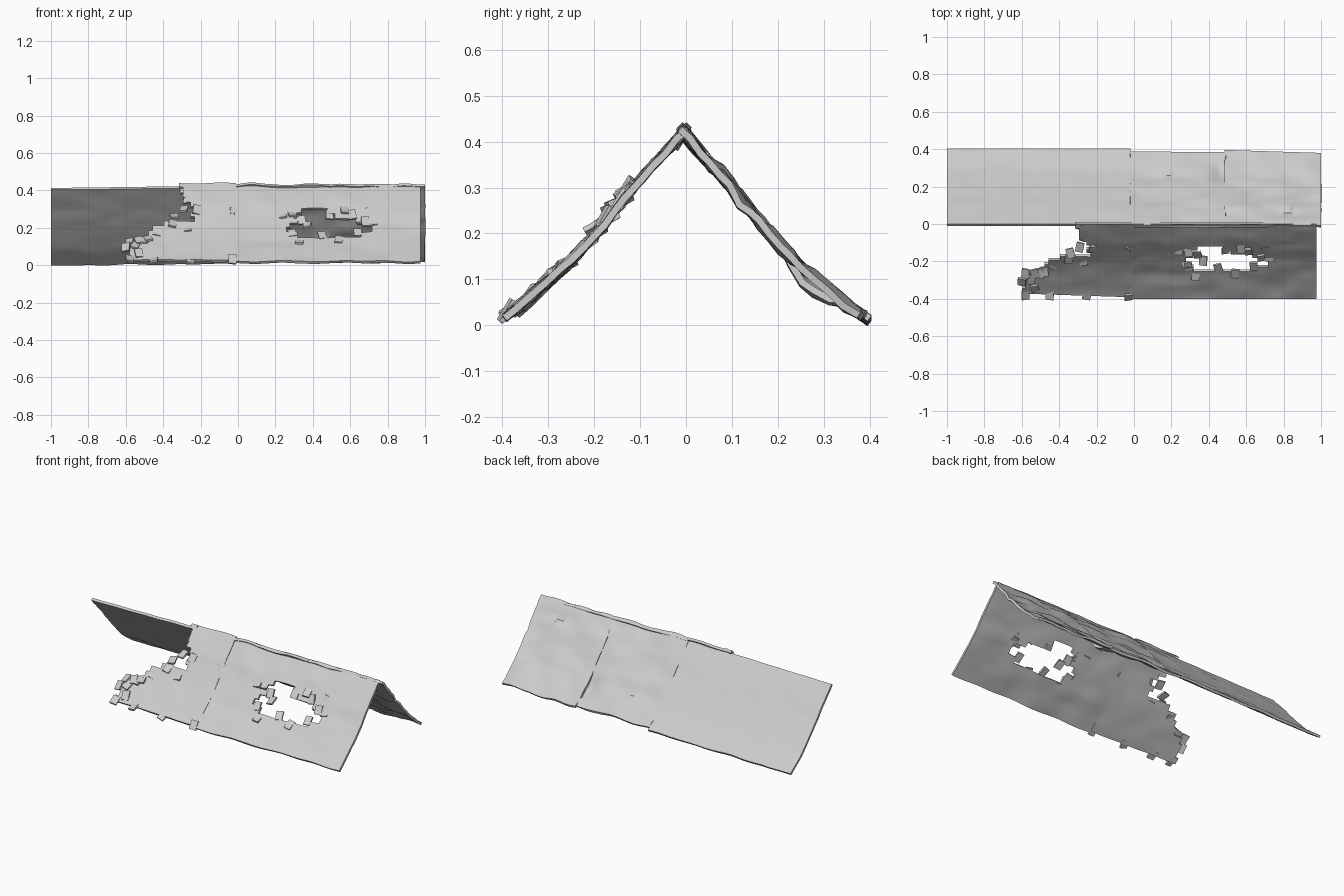
import bpy, bmesh, random
from math import radians
from mathutils import Vector, Euler, noise

cube = bpy.data.objects.get("Cube")
if cube:
    bpy.data.objects.remove(cube)
random.seed(4)

ROWS = 16
CELL = 0.02
FRONT = [(0, .432), (-.1, .33), (-.2, .205), (-.28, .125), (-.4, .022)]
BACK = [(0, .432), (.1, .32), (.2, .205), (.3, .1), (.4, .028)]


def along(profile, t):
    """Point (y, z) at fraction t of the height, measured down from the ridge."""
    z = profile[0][1] + t * (profile[-1][1] - profile[0][1])
    for (ya, za), (yb, zb) in zip(profile, profile[1:]):
        if z >= zb - 1e-6:
            f = (za - z) / (za - zb)
            return ya + f * (yb - ya), z
    return profile[-1]


def finish(obj, angle=35):
    bpy.ops.object.select_all(action='DESELECT')
    obj.select_set(True)
    bpy.context.view_layer.objects.active = obj
    for mod in list(obj.modifiers):
        bpy.ops.object.modifier_apply(modifier=mod.name)
    bpy.ops.object.shade_smooth_by_angle(angle=radians(angle))


def add_object(name, bm):
    mesh = bpy.data.meshes.new(name)
    bm.to_mesh(mesh)
    bm.free()
    obj = bpy.data.objects.new(name, mesh)
    bpy.context.collection.objects.link(obj)
    return obj


def roof_panel(name, profile, x0, x1, reach=(1, 1), lift=(0, 0), wave=.006,
               shift=0, gaps=None, dent=None, thick=.015):
    """Sagging slab on one slope; gaps maps a row to the x span broken away."""
    bm = bmesh.new()
    cols = round((x1 - x0) / CELL)
    grid = []
    for j in range(ROWS + 1):
        t = j / ROWS
        y, z = along(profile, t)
        line = []
        for i in range(cols + 1):
            f = i / cols
            x = x0 + f * (x1 - x0)
            bump = wave * noise.noise(Vector((x * 6, t * 9, len(name))))
            if dent:
                d = (Vector((x, y)) - Vector(dent)).length
                bump -= .04 * max(0, 1 - d / .07)
            yy = y * (reach[0] + f * (reach[1] - reach[0])) + shift
            zz = z + lift[0] + f * (lift[1] - lift[0]) + bump
            line.append(bm.verts.new((x, yy, zz)))
        grid.append(line)
    for j in range(ROWS):
        lo, hi = (gaps or {}).get(j, (9, 9))
        for i in range(cols):
            x = x0 + (i + .5) * (x1 - x0) / cols
            if lo < x < hi:
                continue
            a, b = grid[j], grid[j + 1]
            bm.faces.new((a[i], a[i + 1], b[i + 1], b[i]))
    bmesh.ops.delete(bm, geom=[v for v in bm.verts if not v.link_faces],
                     context='VERTS')
    bm.normal_update()
    if sum(f.normal.z for f in bm.faces) < 0:
        bmesh.ops.reverse_faces(bm, faces=bm.faces[:])
    obj = add_object(name, bm)
    solid = obj.modifiers.new("thickness", 'SOLIDIFY')
    solid.thickness = thick
    solid.offset = -1
    finish(obj)


# Back slope: three overlapping panels
roof_panel("back_left_panel", BACK, -1, -.02, reach=(1.01, 1.01),
           lift=(-.018, -.008), wave=.008)
roof_panel("back_middle_panel", BACK, -.02, .49, reach=(.99, .98), wave=.022,
           lift=(.002, .002), shift=-.008, dent=(.47, .29))
roof_panel("back_right_panel", BACK, .485, 1, reach=(1.01, .97), wave=.026,
           shift=-.008)

# Front slope: one panel with a hole, one with a broken outer edge
hole = {5: (.33, .47), 6: (.3, .52), 7: (.31, .64), 8: (.27, .72),
        9: (.26, .71), 10: (.32, .66)}
roof_panel("front_holed_panel", FRONT, -.02, .975, gaps=hole, wave=.012)

broken = [-.31, -.3, -.29, -.28, -.26, -.22, -.25, -.24,
          -.4, -.45, -.48, -.5, -.55, -.57, -.58, -.59]
roof_panel("front_broken_panel", FRONT, -.6, -.01, reach=(.93, .98),
           lift=(.008, .006), wave=.008,
           gaps={j: (-1, x) for j, x in enumerate(broken)})


def loose_shingles(name, spots):
    """Small tilted slates lying on the front slope at the given (x, z)."""
    bm = bmesh.new()
    for x, z in spots:
        t = (FRONT[0][1] - z) / (FRONT[0][1] - FRONT[-1][1])
        y, z = along(FRONT, min(1, max(0, t)))
        made = bmesh.ops.create_cube(bm, size=1)["verts"]
        bmesh.ops.scale(bm, vec=(.042, .055, .011), verts=made)
        tilt = Euler((radians(48 + random.uniform(-28, 16)),
                      radians(random.uniform(-15, 15)),
                      radians(random.uniform(-14, 14))))
        bmesh.ops.rotate(bm, verts=made, matrix=tilt.to_matrix())
        drop = random.uniform(-.016, .008)
        bmesh.ops.translate(bm, verts=made, vec=(x, y, z + drop))
    finish(add_object(name, bm))


loose_shingles("hole_shingles", [
    (.24, .28), (.29, .27), (.34, .25), (.37, .21), (.49, .28), (.57, .29),
    (.61, .27), (.65, .26), (.7, .29), (.68, .23), (.64, .18), (.72, .24),
    (.33, .13), (.45, .17), (.29, .18), (.54, .14)])
loose_shingles("edge_shingles", [
    (-.29, .42), (-.27, .36), (-.29, .3), (-.22, .29), (-.34, .26),
    (-.35, .22), (-.27, .21), (-.43, .19), (-.48, .15), (-.53, .14),
    (-.58, .14), (-.6, .1), (-.55, .11), (-.53, .07), (-.5, .14),
    (-.58, .04), (-.45, .04), (-.25, .04), (-.02, .29), (-.03, .03)])
